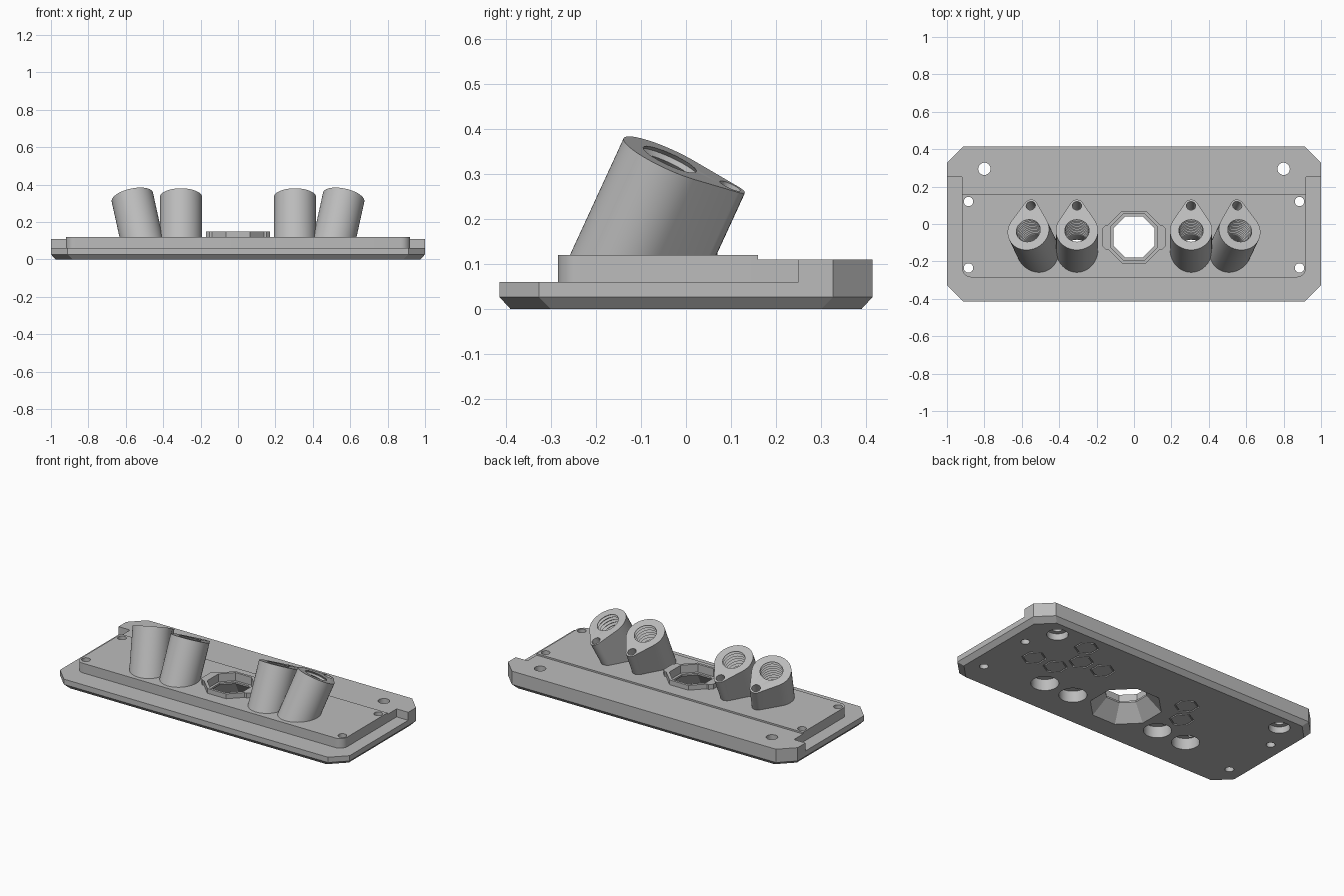
import bpy, bmesh
from math import pi, cos, sin, acos, radians
from mathutils import Vector

cube = bpy.data.objects.get("Cube")
if cube:
    bpy.data.objects.remove(cube, do_unlink=True)

grey = bpy.data.materials.new("plain_grey")
grey.use_nodes = True
GREY = (0.5, 0.5, 0.5, 1)
grey.diffuse_color = GREY
grey.node_tree.nodes["Principled BSDF"].inputs["Base Color"].default_value = GREY


def loft(name, rings, closed=False):
    """Skin a list of equal point rings; cap the ends unless closed on itself."""
    bm = bmesh.new()
    loops = [[bm.verts.new(p) for p in ring] for ring in rings]
    n = len(loops[0])
    pairs = list(zip(loops, loops[1:])) + ([(loops[-1], loops[0])] if closed else [])
    for a, b in pairs:
        for i in range(n):
            j = (i + 1) % n
            bm.faces.new((a[i], a[j], b[j], b[i]))
    if not closed:
        bm.faces.new(loops[0])
        bm.faces.new(loops[-1])
    bmesh.ops.recalc_face_normals(bm, faces=bm.faces)
    mesh = bpy.data.meshes.new(name)
    bm.to_mesh(mesh)
    bm.free()
    mesh.materials.append(grey)
    obj = bpy.data.objects.new(name, mesh)
    bpy.context.collection.objects.link(obj)
    return obj


def octagon(hx, hy, c, z, cy=0):
    half = [(hx, hy - c), (hx - c, hy), (c - hx, hy), (-hx, hy - c)]
    return [Vector((x, y + cy, z)) for x, y in half + [(-x, -y) for x, y in half]]


def circle(centre, r, n=32, ex=Vector((1, 0, 0)), ey=Vector((0, 1, 0)), turn=0):
    angles = [2 * pi * i / n + turn for i in range(n)]
    return [Vector(centre) + r * (cos(a) * ex + sin(a) * ey) for a in angles]


def prism(name, outline, z0, z1):
    return loft(name, [[Vector((x, y, z)) for x, y in outline] for z in (z0, z1)])


def drill(x, y, r, z0, z1):
    return loft("cutter", [circle((x, y, z), r) for z in (z0, z1)])


def cut(body, cutters, mode='DIFFERENCE'):
    bpy.context.view_layer.objects.active = body
    for c in cutters:
        mod = body.modifiers.new("cut", 'BOOLEAN')
        mod.operation, mod.solver, mod.object = mode, 'EXACT', c
        bpy.ops.object.modifier_apply(modifier=mod.name)


# Plates: chamfered base, stepped rear ledge, raised deck with round front corners
TOP, LEDGE, DECK = 0.06, 0.11, 0.12
base = loft("base_plate", [octagon(0.975, 0.39, 0.09, 0), octagon(1, 0.415, 0.088, 0.027),
                           octagon(1, 0.415, 0.088, TOP)])
side = [(0.92, 0.16), (0.92, 0.25), (1, 0.25), (1, 0.327), (0.912, 0.415)]
ledge = prism("rear_ledge", side + [(-x, y) for x, y in reversed(side)], TOP, LEDGE)
R = 0.05
corner = [(0.92 - R + R * cos(a), -0.285 + R - R * sin(a))
          for a in [i * pi / 16 for i in range(9)]]
right = [(0.92, 0.16)] + corner
deck = prism("raised_deck", right + [(-x, y) for x, y in reversed(right)], TOP, DECK)

# Central rim with side tabs
CY = -0.07
rim = loft("octagon_rim", [octagon(0.14, 0.14, 0.075, z, CY) for z in (DECK, 0.15)])
tabs = loft("cutter", [octagon(0.172, 0.065, 0.02, z, CY) for z in (DECK, 0.15)])
cut(rim, [tabs], 'UNION')
funnel = loft("cutter", [octagon(a, a, a * 0.58, z, CY) for a, z in
                         ((0.198, -0.01), (0.11, 0.09), (0.11, 0.2))])
recess = loft("cutter", [octagon(0.125, 0.125, 0.07, z, CY) for z in (0.1, 0.2)])

# Screw holes, with counterbores under the rear pair
rear_holes, small_holes, bores = [], [], []
for s in (-1, 1):
    rear_holes += [drill(s * 0.8, 0.295, 0.033, -0.02, 0.2),
                   drill(s * 0.8, 0.295, 0.06, -0.02, 0.04)]
    small_holes += [drill(s * 0.885, y, 0.025, -0.02, 0.2) for y in (0.12, -0.235)]

# Tilted teardrop sockets with threaded bores
sockets = []
BIG, SMALL, GAP = 0.113, 0.036, 0.147
for label, x, lean in (("inner", 0.305, 0.0), ("outer", 0.565, 0.22)):
    for s, hand in ((-1, "right"), (1, "left")):
        axis = Vector((s * lean, 0.46, 1)).normalized()
        u = (Vector((0, 1, 0)) - axis.y * axis).normalized()
        v = axis.cross(u)
        head = Vector((s * x, -0.036, 0.333))
        tab = head + GAP * u
        tangent = acos((BIG - SMALL) / GAP)
        outline = []
        for centre, r, a0, a1, n in ((head, BIG, tangent, 2 * pi - tangent, 40),
                                     (tab, SMALL, -tangent, tangent, 14)):
            for i in range(n + 1):
                a = a0 + (a1 - a0) * i / n
                outline.append(centre + r * (cos(a) * u + sin(a) * v))
        foot = [p - axis * ((p.z - 0.1) / axis.z) for p in outline]
        socket = loft(f"{label}_socket_{hand}", [foot, outline])
        # Thread profile: zigzag radius down the axis, then a smooth lower bore
        steps = [(0.03, 0.07)] + [(-0.01 * i, 0.076 if i % 2 else 0.065) for i in range(20)]
        steps += [(-0.2, 0.07), (-0.3, 0.07)]
        bore = loft("cutter", [circle(head + t * axis, r, 36, u, v) for t, r in steps])
        low = head - axis * ((head.z - 0.07) / axis.z)
        pocket = drill(low.x, low.y - 0.005, 0.078, -0.02, 0.07)
        pin = loft("cutter", [circle(tab + t * axis, 0.025, 24, u, v) for t in (0.02, -0.1)])
        cut(socket, [bore, pin])
        bores += [bore, pocket]
        sockets.append(socket)

# Honeycomb grooves engraved in the underside
PITCH = 0.153
grooves = []
for col, row in ((0, 0), (1, 0), (0.5, -1), (0.5, 1), (-0.5, 1), (-4.5, 1), (-5.0, 0)):
    if row == -1:
        continue
    hx = 0.581 + (col - (0 if row == 0 else 1)) * PITCH if col == 0.5 else 0.581 + col * PITCH
    if (col, row) == (-0.5, 1):
        hx = 0.352
    if row == 1 and col < -4:
        hx = -0.255
    if (col, row) == (-5.0, 0):
        hx = -0.33
    grooves.append((hx, 0.016 + row * 0.133))
grooves.append((0.581, 0.284))
hexes = [loft("cutter", [circle((x, y, z), r, 6, turn=pi / 6) for r, z in
                         ((0.07, -0.01), (0.07, 0.008), (0.061, 0.008), (0.061, -0.01))],
              closed=True) for x, y in grooves]

# Carve every body
cut(base, rear_holes + small_holes + bores + [funnel] + hexes)
cut(ledge, rear_holes)
cut(deck, small_holes + bores + [funnel, recess])
cut(rim, [recess])

for obj in [o for o in bpy.data.objects if o.name.startswith("cutter")]:
    bpy.data.objects.remove(obj, do_unlink=True)

# Smooth round walls, keep edges crisp
bpy.ops.object.select_all(action='DESELECT')
for obj in [base, ledge, deck, rim] + sockets:
    obj.select_set(True)
    bpy.context.view_layer.objects.active = obj
bpy.ops.object.shade_smooth_by_angle(angle=radians(30))
